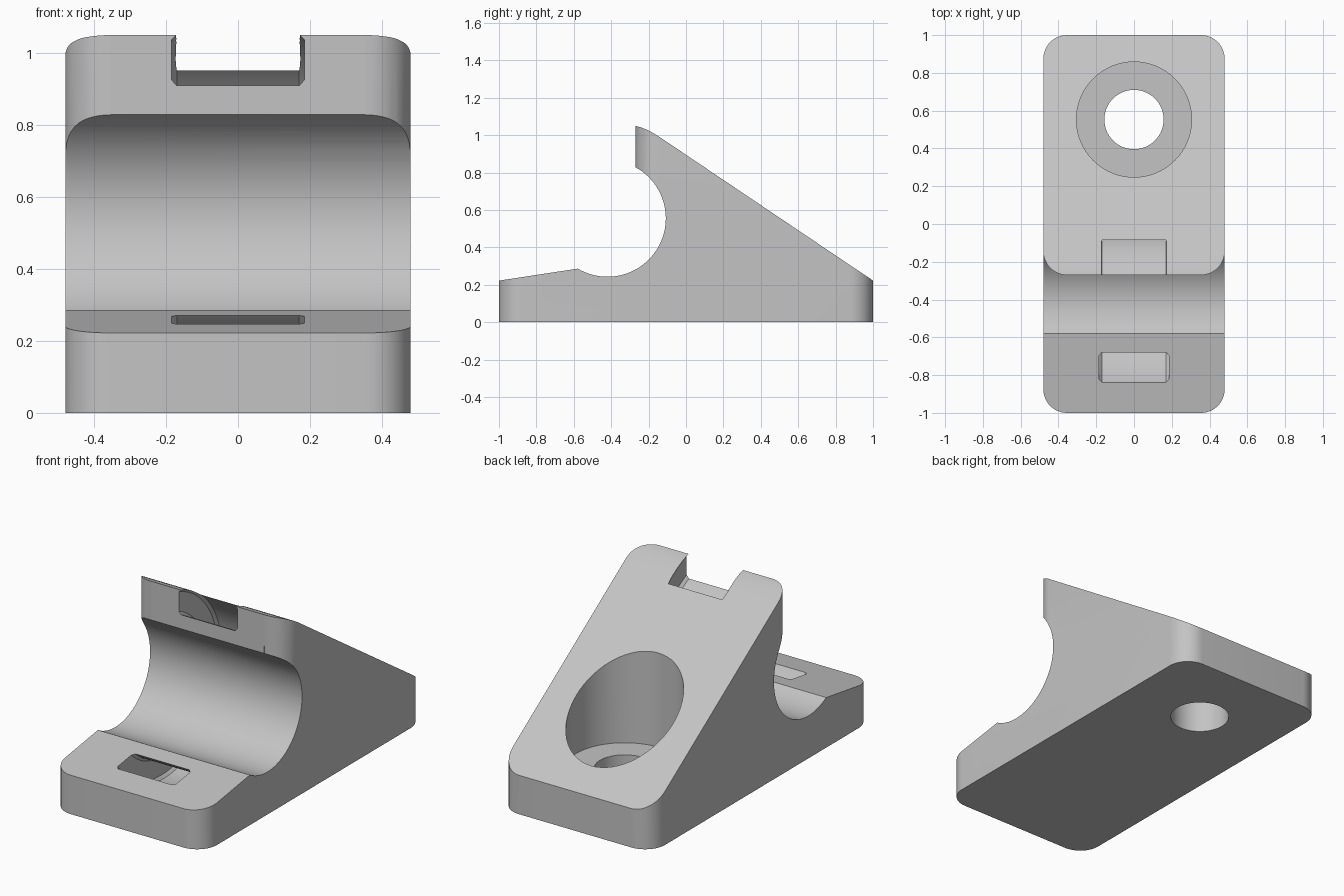
import bpy, bmesh
from math import sin, cos, radians, tau
from mathutils import Vector

if "Cube" in bpy.data.objects:
    bpy.data.objects.remove(bpy.data.objects["Cube"])

grey = bpy.data.materials.new("light_grey")
grey.use_nodes = True
grey.diffuse_color = (0.55, 0.55, 0.55, 1)
grey.node_tree.nodes["Principled BSDF"].inputs["Base Color"].default_value = grey.diffuse_color

BORE_Y, BORE_Z, BORE_R = -0.42, 0.555, 0.312
HALF, FILLET = 0.48, 0.125


def arc(cx, cy, r, a0, a1, n):
    steps = [radians(a0 + (a1 - a0) * i / n) for i in range(n + 1)]
    return [(cx + r * cos(a), cy + r * sin(a)) for a in steps]


def finish(bm, name):
    bmesh.ops.remove_doubles(bm, verts=bm.verts, dist=1e-5)
    bmesh.ops.recalc_face_normals(bm, faces=bm.faces)
    mesh = bpy.data.meshes.new(name)
    bm.to_mesh(mesh)
    bm.free()
    mesh.materials.append(grey)
    ob = bpy.data.objects.new(name, mesh)
    bpy.context.collection.objects.link(ob)
    return ob


def prism(name, points, offset):
    """Extrude a closed outline of 3D points."""
    bm = bmesh.new()
    face = bm.faces.new([bm.verts.new(p) for p in points])
    out = bmesh.ops.extrude_face_region(bm, geom=[face])
    moved = [v for v in out["geom"] if isinstance(v, bmesh.types.BMVert)]
    bmesh.ops.translate(bm, verts=moved, vec=offset)
    return finish(bm, name)


def lathe(name, points, center, axis, closed, steps):
    """Revolve an outline of 3D points around an axis."""
    bm = bmesh.new()
    vs = [bm.verts.new(p) for p in points]
    pairs = list(zip(vs, vs[1:])) + ([(vs[-1], vs[0])] if closed else [])
    edges = [bm.edges.new(p) for p in pairs]
    bmesh.ops.spin(bm, geom=vs + edges, cent=center, axis=axis, angle=tau, steps=steps)
    return finish(bm, name)


def combine(target, tool, operation):
    mod = target.modifiers.new(tool.name, "BOOLEAN")
    mod.operation, mod.solver, mod.object = operation, "EXACT", tool
    bpy.context.view_layer.objects.active = target
    bpy.ops.object.modifier_apply(modifier=mod.name)
    bpy.data.objects.remove(tool)


# Wedge body with the cylindrical cradle in its side profile
side = [(-1.1, 0), (1.1, 0), (1.1, 0.155), (-0.15, 0.996), (-0.18, 1.014),
        (-0.21, 1.029), (-0.24, 1.041), (-0.27, 1.05)]
side += arc(BORE_Y, BORE_Z, BORE_R, 61.3, -120.6, 48) + [(-1.1, 0.207)]
body = prism("mount_body", [(-0.6, y, z) for y, z in side], (1.2, 0, 0))

# Rounded footprint
x, y = HALF - FILLET, 1 - FILLET
plan = []
for sx, sy, a in ((1, 1, 0), (-1, 1, 90), (-1, -1, 180), (1, -1, 270)):
    plan += arc(sx * x, sy * y, FILLET, a, a + 90, 12)
combine(body, prism("footprint", [(px, py, -0.1) for px, py in plan], (0, 0, 1.4)), "INTERSECT")

# Rounded front corners of the overhanging jaw
for s in (1, -1):
    corner = arc(x, -0.27 + FILLET, FILLET, -90, 0, 12)
    corner += [(0.52, -0.27 + FILLET), (0.52, -0.3), (x, -0.3)]
    combine(body, prism("jaw_corner", [(s * px, py, 0.57) for px, py in corner], (0, 0, 0.7)), "DIFFERENCE")

# Curved strap slot around the cradle, with chamfered edges
w, c, r0, r1 = 0.185, 0.015, 0.385, 0.52
section = [(-w, r0 + c), (-w + c, r0), (w - c, r0), (w, r0 + c),
           (w, r1 - c), (w - c, r1), (-w + c, r1), (-w, r1 - c)]
combine(body, lathe("strap_slot", [(px, BORE_Y, BORE_Z + r) for px, r in section],
                    (0, BORE_Y, BORE_Z), (1, 0, 0), True, 96), "DIFFERENCE")

# Screw hole with counterbore
HOLE_Y, FLOOR = 0.553, 0.19
hole = [(0, -0.1), (0.157, -0.1), (0.157, FLOOR), (0.305, FLOOR), (0.305, 1.3), (0, 1.3)]
combine(body, lathe("screw_hole", [(r, HOLE_Y, z) for r, z in hole],
                    (0, HOLE_Y, 0), (0, 0, 1), False, 64), "DIFFERENCE")

# Smooth curves, sharp edges
bpy.ops.object.select_all(action="DESELECT")
body.select_set(True)
bpy.context.view_layer.objects.active = body
bpy.ops.object.shade_smooth_by_angle(angle=radians(25))
